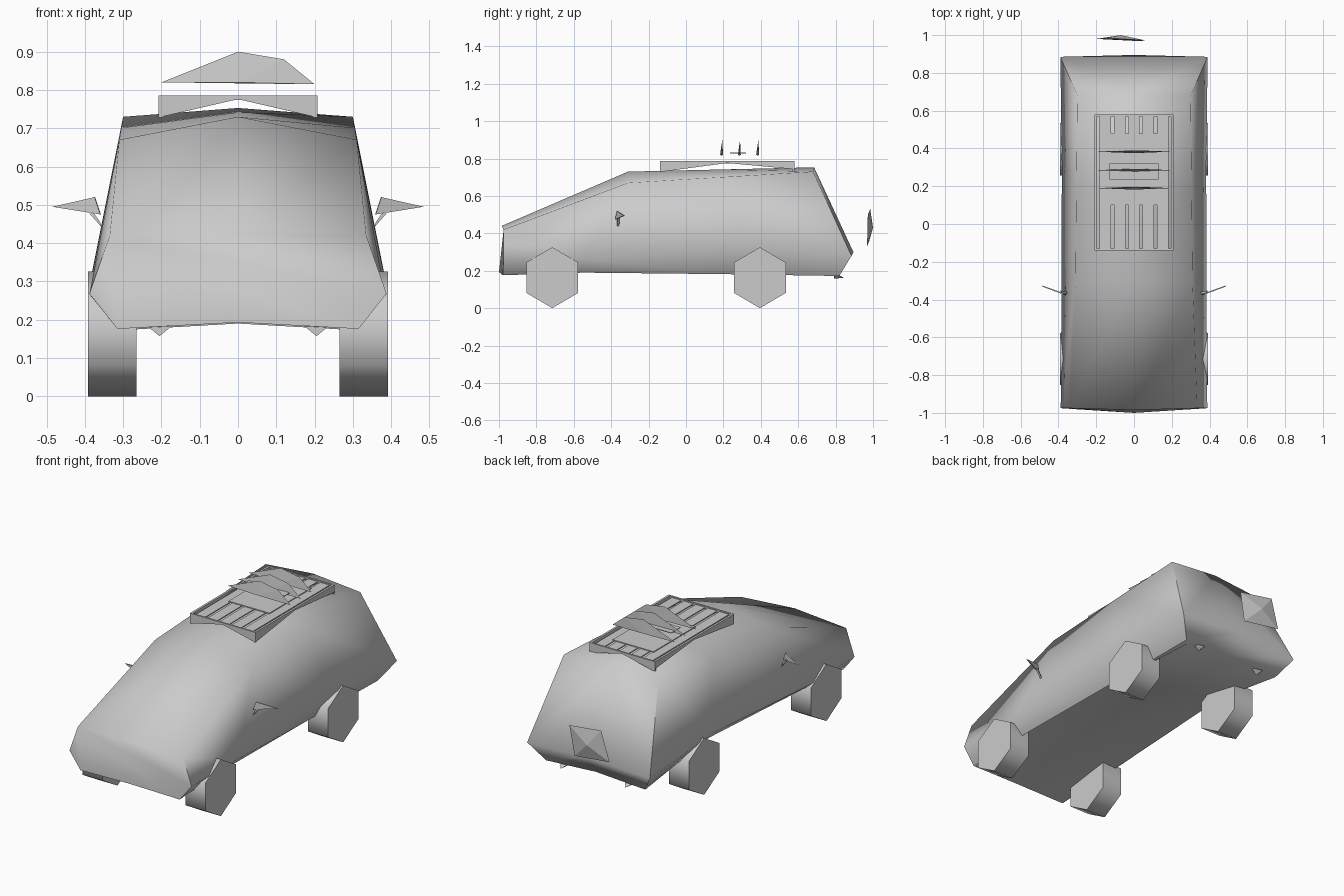
import bpy, bmesh, math
from mathutils import Vector

cube = bpy.data.objects.get("Cube")
if cube:
    bpy.data.objects.remove(cube, do_unlink=True)

grey = bpy.data.materials.new("light_grey")
grey.use_nodes = True
colour = (0.6, 0.6, 0.6, 1)
grey.diffuse_color = colour
grey.node_tree.nodes["Principled BSDF"].inputs["Base Color"].default_value = colour


def build(name, verts, faces, mirror=False, smooth=None):
    mesh = bpy.data.meshes.new(name)
    mesh.from_pydata(verts, [], faces)
    bm = bmesh.new()
    bm.from_mesh(mesh)
    bmesh.ops.recalc_face_normals(bm, faces=bm.faces[:])
    bm.to_mesh(mesh)
    bm.free()
    mesh.materials.append(grey)
    obj = bpy.data.objects.new(name, mesh)
    bpy.context.collection.objects.link(obj)
    bpy.ops.object.select_all(action='DESELECT')
    obj.select_set(True)
    bpy.context.view_layer.objects.active = obj
    if mirror:
        mod = obj.modifiers.new("Mirror", 'MIRROR')
        mod.use_clip = True
        bpy.ops.object.modifier_apply(modifier=mod.name)
    if smooth:
        bpy.ops.object.shade_smooth_by_angle(angle=math.radians(smooth))
    return obj


def prism(name, outline, offset, mirror=False, smooth=None):
    """Closed solid: a planar outline pushed along an offset vector."""
    n = len(outline)
    verts = [Vector(p) for p in outline]
    verts += [p + Vector(offset) for p in verts]
    faces = [range(n), range(n, 2 * n)]
    faces += [(i, (i + 1) % n, (i + 1) % n + n, i + n) for i in range(n)]
    return build(name, verts, [tuple(f) for f in faces], mirror, smooth)


def slab(name, x0, x1, y0, y1, z, thick=0.006):
    return prism(name, [(x0, y0, z), (x1, y0, z), (x1, y1, z), (x0, y1, z)], (0, 0, thick))


# Body shell: symmetric upper part (roof centre, roof corner, waist) and an
# underside (left sill, inside of sill, centre, right edge) that is hollow amidships
upper = [
    [(0, -0.985, 0.44), (0.335, -0.975, 0.42), (0.388, -0.975, 0.268)],
    [(0, -0.31, 0.73), (0.31, -0.31, 0.67), (0.385, -0.55, 0.262)],
    [(0, 0.2, 0.7418), (0.305, 0.2, 0.701), (0.382, 0.3, 0.315)],
    [(0, 0.685, 0.753), (0.30, 0.68, 0.73), (0.39, 0.885, 0.28)],
]
lower = [
    [(0.315, -0.98, 0.176), (0.28, -0.982, 0.178), (0, -1.0, 0.193), (-0.315, -0.98, 0.176)],
    [(0.31, -0.55, 0.19), (0.30, -0.55, 0.25), (0, -0.55, 0.25), (-0.355, -0.55, 0.235)],
    [(0.31, 0.2, 0.182), (0.30, 0.2, 0.235), (0, 0.25, 0.25), (-0.36, 0.3, 0.285)],
    [(0.315, 0.82, 0.172), (0.28, 0.82, 0.174), (0, 0.82, 0.19), (-0.315, 0.82, 0.172)],
]
verts = []
for up, low_part in zip(upper, lower):
    verts += up + low_part + [(-x, y, z) for x, y, z in (up[2], up[1])]
n = 9
faces = [(n * j + i, n * j + (i + 1) % n, n * (j + 1) + (i + 1) % n, n * (j + 1) + i)
         for j in range(3) for i in range(n)]
last, tail = 3 * n, 4 * n
verts.append((0, 0.895, 0.30))
faces += [tuple(range(n))]
faces += [tuple(last + i for i in loop) + (tail,)
          for loop in ((0, 1, 2), (2, 3, 4, 5), (5, 6, 7), (7, 8, 0))]
build("body", verts, faces, smooth=75)

# Six-sided wheels
for label, y in (("front", -0.715), ("rear", 0.395)):
    rim = [(0.265, y + 0.16 * math.sin(a), 0.163 + 0.163 * math.cos(a))
           for a in (k * math.pi / 3 for k in range(6))]
    prism(label + "_wheels", rim, (0.127, 0, 0), mirror=True, smooth=65)

# Thin pointed door mirrors on short stalks
prism("door_mirrors",
      [(0.36, -0.378, 0.475), (0.375, -0.372, 0.52), (0.485, -0.332, 0.495)],
      (-0.002, 0.006, 0), mirror=True)
prism("mirror_stalks",
      [(0.355, -0.37, 0.44), (0.36, -0.37, 0.455), (0.385, -0.365, 0.49), (0.39, -0.365, 0.48)],
      (0, 0.012, 0), mirror=True)

# Roof rack frame of arched panels, tall at the corners
x_out, front, back = 0.208, -0.14, 0.58
low, high, mid = 0.728, 0.786, 0.776
y_mid = (front + back) / 2
prism("rack_side_rails",
      [(x_out, front, low), (x_out, y_mid, mid), (x_out, back, low + 0.015),
       (x_out, back, high), (x_out, front, high)], (-0.012, 0, 0), mirror=True)
for label, y in (("front", front), ("back", back - 0.01)):
    prism("rack_" + label + "_rail",
          [(-x_out, y, low), (0, y, mid), (x_out, y, low), (x_out, y, high), (-x_out, y, high)],
          (0, 0.01, 0))

# Rack floor slats and centre board
for i in range(5):
    x = -0.152 + 0.076 * i
    slab("rack_slat", x - 0.03, x + 0.03, front, back, 0.774)
slab("rack_board", -0.13, 0.13, 0.1, 0.48, 0.779)

# Cargo floating over the rack: thin upright fins swelling in the middle
for y in (0.19, 0.285, 0.383):
    build("cargo_fin",
          [(-0.2, y, 0.82), (0, y + 0.004, 0.9), (0.12, y + 0.003, 0.88), (0.2, y, 0.815),
           (0, y - 0.008, 0.82), (0, y + 0.008, 0.82)],
          [(0, 1, 4), (1, 2, 4), (2, 3, 4), (0, 5, 1), (1, 5, 2), (2, 5, 3), (0, 4, 3, 5)])
slab("cargo_sheet", -0.13, 0.13, 0.235, 0.32, 0.828, 0.004)

# Spare wheel cover: shallow four-sided spike behind the tail
build("spare_wheel",
      [(-0.2, 0.98, 0.36), (0.03, 0.968, 0.33), (0.06, 0.972, 0.50), (-0.15, 0.985, 0.53),
       (-0.07, 1.0, 0.43)],
      [(0, 1, 4), (1, 2, 4), (2, 3, 4), (3, 0, 4), (0, 3, 2, 1)])

# Exhaust spikes under the tail
build("exhaust_tips",
      [(0.165, 0.79, 0.19), (0.245, 0.79, 0.19), (0.205, 0.79, 0.157), (0.205, 0.845, 0.163)],
      [(0, 1, 2), (0, 1, 3), (1, 2, 3), (2, 0, 3)], mirror=True)
